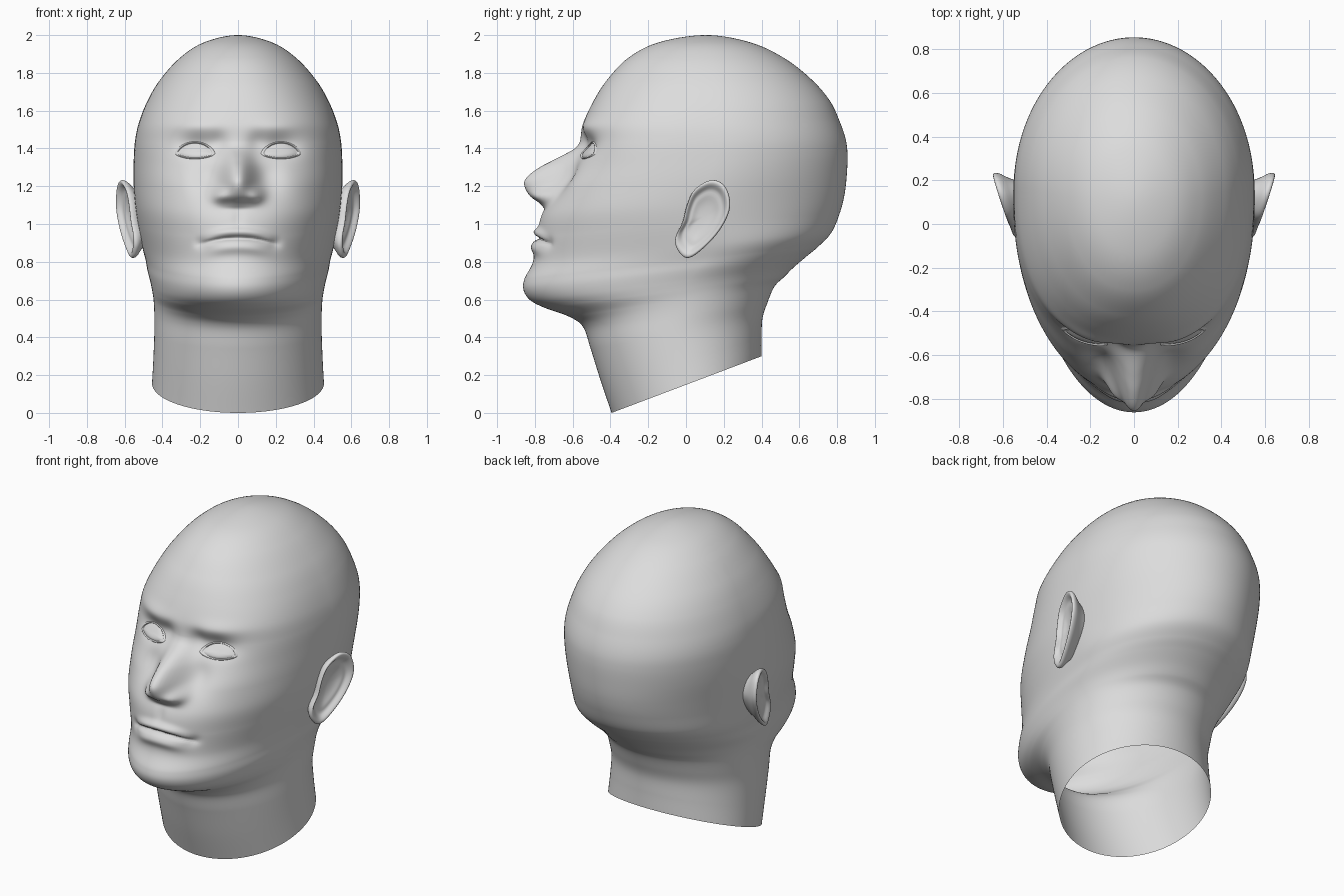
import bpy, bmesh, math
from mathutils import Vector
from mathutils.bvhtree import BVHTree

if "Cube" in bpy.data.objects:
    bpy.data.objects.remove(bpy.data.objects["Cube"])

skin = bpy.data.materials.new("plain grey")
skin.diffuse_color = (0.72, 0.72, 0.72, 1)
skin.use_nodes = True
skin.node_tree.nodes["Principled BSDF"].inputs["Base Color"].default_value = skin.diffuse_color


def gauss(t):
    return math.exp(-t * t)


def spline(pts, n):
    """Sample a smooth curve through all points but the first and last."""
    out = []
    for a, b, c, d in zip(pts, pts[1:], pts[2:], pts[3:]):
        for k in range(n):
            t = k / n
            out.append([0.5 * (2 * q + (r - p) * t + (2 * p - 5 * q + 4 * r - s) * t * t
                               + (3 * q - p - 3 * r + s) * t ** 3)
                        for p, q, r, s in zip(a, b, c, d)])
    return out + [list(pts[-2])]


def extend(a, b):
    return [2 * p - q for p, q in zip(a, b)]


def finish(name, bm, mirror=False):
    me = bpy.data.meshes.new(name)
    bm.to_mesh(me)
    bm.free()
    me.materials.append(skin)
    me.shade_smooth()
    ob = bpy.data.objects.new(name, me)
    bpy.context.collection.objects.link(ob)
    if mirror:
        ob.modifiers.new("mirror", 'MIRROR').use_mirror_merge = False
        ob.modifiers.new("smooth", 'SUBSURF').levels = 1
    return ob


def bridge(bm, rings):
    for lo, hi in zip(rings, rings[1:]):
        n = len(lo)
        for i in range(n):
            j = (i + 1) % n
            bm.faces.new((lo[i], lo[j], hi[j], hi[i]))


# Head sections, neck to crown: front y, front z, back y, back z, half width
ROWS = [
    (-.394, 0, .40, .30, .455), (-.45, .165, .40, .40, .448), (-.505, .34, .405, .50, .443),
    (-.545, .455, .43, .58, .443), (-.62, .51, .468, .668, .447), (-.75, .557, .52, .72, .455),
    (-.825, .597, .57, .77, .465), (-.86, .65, .64, .83, .48), (-.855, .71, .70, .88, .49),
    (-.81, .80, .77, .955, .51), (-.79, .93, .815, 1.06, .53), (-.765, 1.05, .84, 1.16, .545),
    (-.685, 1.18, .852, 1.27, .553), (-.61, 1.31, .855, 1.37, .552), (-.565, 1.43, .845, 1.45, .545),
    (-.545, 1.53, .815, 1.54, .525), (-.49, 1.65, .763, 1.65, .48), (-.42, 1.76, .67, 1.76, .415),
    (-.305, 1.88, .525, 1.875, .31), (-.14, 1.963, .345, 1.96, .18), (.11, 2, .11, 2, 0)]

# Nose ridge: z, y
NOSE = [(1.50, -.53), (1.47, -.54), (1.45, -.556), (1.40, -.59), (1.342, -.696), (1.30, -.775),
        (1.252, -.838), (1.21, -.857), (1.151, -.828), (1.109, -.775), (1.07, -.745), (1.04, -.73)]
ridge = spline(NOSE, 8)

# Face bumps and hollows on both sides: x, z, x radius, z radius, height
BUMPS = [
    (.21, 1.41, .11, .06, -.045),    # eye socket
    (.10, 1.43, .05, .06, -.02),     # inner socket
    (.22, 1.52, .13, .04, .012),     # brow
    (.095, 1.15, .045, .04, .055),   # nostril wing
    (.16, 1.25, .07, .08, -.025),    # hollow beside nose
    (.32, 1.20, .12, .09, .012),     # cheekbone
    (.20, .90, .03, .03, -.015),     # mouth corner
    (0, 1.03, .025, .05, -.008)]     # groove above lip


def ridge_y(z):
    for (z0, y0), (z1, y1) in zip(ridge, ridge[1:]):
        if z1 <= z <= z0:
            return y0 + (y1 - y0) * (z0 - z) / (z0 - z1)
    return None


def relief(x, z):
    x = abs(x)
    d = sum(h * gauss((x - bx) / rx) * gauss((z - bz) / rz) for bx, bz, rx, rz, h in BUMPS)
    if .7 < z < 1.1 and x < .35:    # lips and the line between them
        dz = z - .925 + .03 * (x / .19) ** 2
        d += gauss((x / .15) ** 2) * (.022 * gauss((dz - .035) / .022) + .024 * gauss((dz + .045) / .035))
        d -= gauss((x / .19) ** 4) * .022 * gauss(dz / .01)
    return d


def build_head(cols=224):
    yf, zf, yb, zb, w = ROWS[-2]
    pts = [extend(ROWS[0], ROWS[1])] + ROWS + [(yb, zb, yf, zf, -w)]
    bm = bmesh.new()
    rings = []
    for yf, zf, yb, zb, w in spline(pts, 16):
        yc = yf + (yb - yf) * (.52 + .1 * gauss((zf - .7) / .2))
        n = 2 + .5 * gauss((zf - 1.45) / .3)
        target = ridge_y(zf)
        nose = max(0, yf - target) if target is not None else 0
        nose_w = .06 + .025 * min(1, max(0, (1.43 - zf) / .23))
        ring = []
        for i in range(cols):
            a = 2 * math.pi * i / cols
            c, s = math.cos(a), math.sin(a)
            x = w * c
            if s < 0:
                y = yc - (yc - yf) * max(0, 1 - abs(c) ** n) ** (1 / n)
            else:
                y = yc + (yb - yc) * s
            z = zf + (zb - zf) * (y - yf) / max(yb - yf, 1e-6)
            if y < -.2 and zf > .55:
                y -= nose * math.exp(-abs(x / nose_w) ** 2.2) + relief(x, z)
            ring.append(bm.verts.new((x, y, z)))
        rings.append(ring)
    bridge(bm, rings)
    bmesh.ops.remove_doubles(bm, verts=bm.verts, dist=1e-5)
    tree = BVHTree.FromBMesh(bm)
    finish("head", bm)
    return tree


def build_rings(name, outline, centre, profile, place):
    """Shrink an outline to its centre through (scale, height) steps."""
    bm = bmesh.new()
    rings = []
    for scale, height in profile:
        rings.append([bm.verts.new(place(centre[0] + (a - centre[0]) * scale,
                                         centre[1] + (b - centre[1]) * scale, height))
                      for a, b in outline])
    bridge(bm, rings)
    bm.faces.new(rings[-1])
    # face the outer side: +x for the ears, -y for the eyes
    bm.normal_update()
    cap = bm.faces[-1] if bm.faces.ensure_lookup_table() is None else None
    out = place(*centre, .1) - place(*centre, 0)
    bmesh.ops.recalc_face_normals(bm, faces=bm.faces)
    bm.normal_update()
    if cap.normal.dot(out) < 0:
        bmesh.ops.reverse_faces(bm, faces=bm.faces)
    finish(name, bm, mirror=True)


head = build_head()

# Eyes: almond lens with a raised lid rim, laid on the face
almond = []
for i in range(36):
    a = 2 * math.pi * i / 36
    s = math.sin(a)
    almond.append((.228 + .09 * math.cos(a),
                   1.375 + (.054 if s > 0 else .025) * math.copysign(abs(s) ** 1.3, s)))


def on_face(x, z, height):
    hit = head.ray_cast(Vector((x, -2, z)), Vector((0, 1, 0)))[0]
    return Vector((x, (hit.y if hit else -.5) - height, z))


build_rings("eyes", almond, (.228, 1.385),
            [(1.25, -.006), (1.12, .006), (1.03, .008), (1.0, -.002), (.9, .003),
             (.7, .010), (.4, .016), (.05, .018)], on_face)

# Ears: outline in y, z, flared outward to the rear
EAR = [(.135, 1.236), (.209, 1.2), (.235, 1.093), (.188, .98), (.103, .88), (.008, .815),
       (-.05, .865), (-.058, .93), (-.02, 1.01), (.003, 1.10), (.045, 1.185)]
ear_outline = spline([EAR[-1]] + EAR + EAR[:2], 4)[:-1]


def on_ear(y, z, height):
    return Vector((.545 + .32 * (y + .06) + .03 * (z - 1.03) + height, y - .2 * height, z))


build_rings("ears", ear_outline, (.085, 1.04),
            [(.6, -.10), (.75, -.055), (.94, -.028), (1.0, -.006), (.97, .008), (.89, .009),
             (.80, -.006), (.72, -.020), (.60, -.018), (.48, -.026), (.3, -.034), (.05, -.036)], on_ear)
